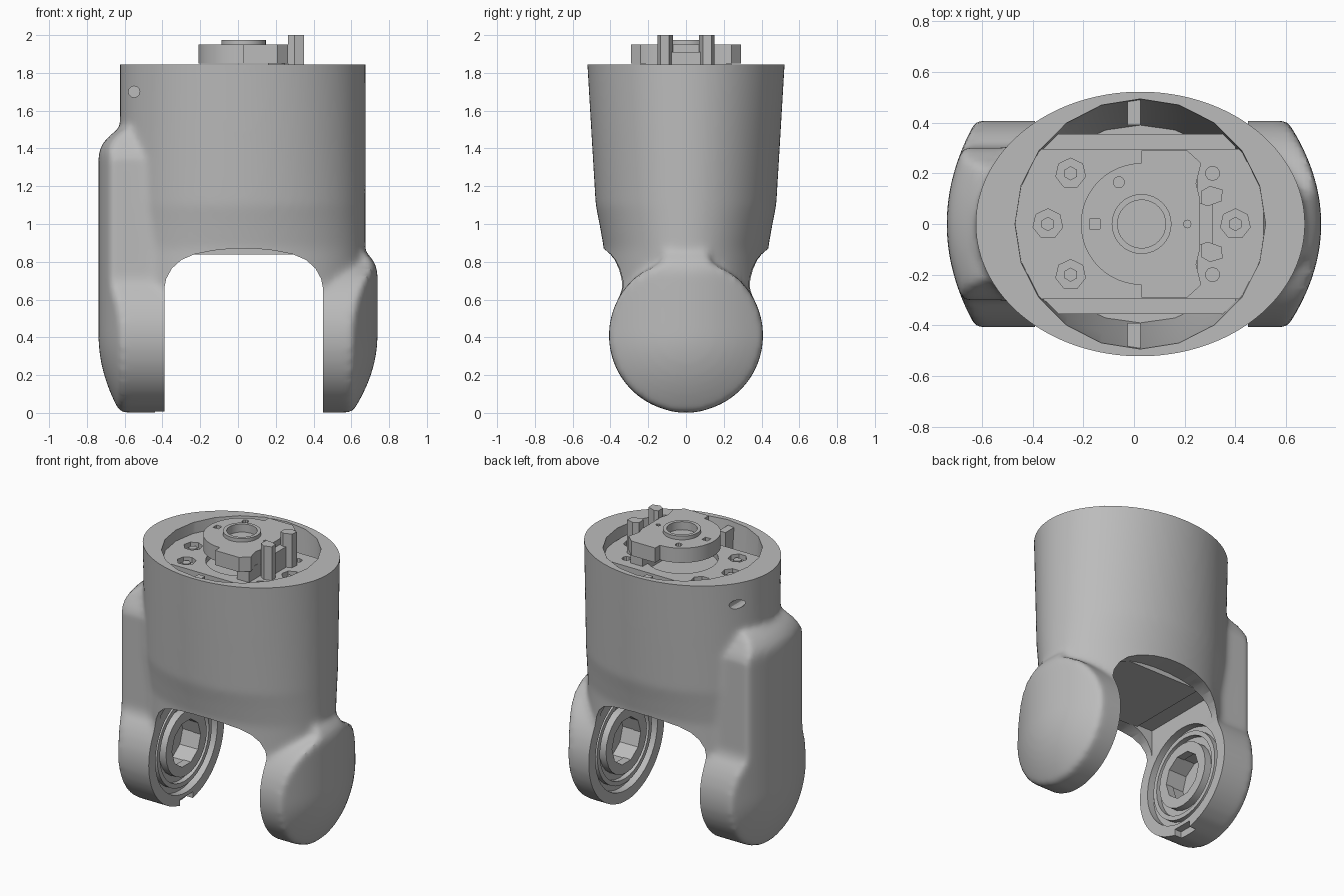
import bpy, bmesh, math
from mathutils import Matrix, Vector

cube = bpy.data.objects.get("Cube")
if cube:
    bpy.data.objects.remove(cube, do_unlink=True)

grey = bpy.data.materials.new("warm_grey")
grey.use_nodes = True
grey.diffuse_color = (0.5, 0.5, 0.5, 1)
for node in grey.node_tree.nodes:
    if node.type == 'BSDF_PRINCIPLED':
        node.inputs["Base Color"].default_value = (0.5, 0.5, 0.5, 1)
        node.inputs["Roughness"].default_value = 0.6

CX, DISC_Z, DISC_R = 0.025, 0.41, 0.408
TAU = 2 * math.pi


def finish(bm, name):
    bmesh.ops.recalc_face_normals(bm, faces=bm.faces)
    mesh = bpy.data.meshes.new(name)
    bm.to_mesh(mesh)
    bm.free()
    mesh.materials.append(grey)
    obj = bpy.data.objects.new(name, mesh)
    bpy.context.scene.collection.objects.link(obj)
    return obj


def add_loft(bm, rings):
    """Skin a stack of equal-length rings and cap both ends."""
    loops = [[bm.verts.new(p) for p in ring] for ring in rings]
    count = len(loops[0])
    for low, high in zip(loops, loops[1:]):
        for i in range(count):
            j = (i + 1) % count
            bm.faces.new((low[i], low[j], high[j], high[i]))
    bm.faces.new(loops[0][::-1])
    bm.faces.new(loops[-1])


def loft(name, rings):
    bm = bmesh.new()
    add_loft(bm, rings)
    return finish(bm, name)


def ellipse(z, rx, ry, n):
    return [(CX + rx * math.cos(TAU * i / n), ry * math.sin(TAU * i / n), z) for i in range(n)]


def prism(name, outline, low, high, axis='z'):
    """Extrude an xy outline along z, or an xz outline along y."""
    place = (lambda p, h: (p[0], p[1], h)) if axis == 'z' else (lambda p, h: (p[0], h, p[1]))
    return loft(name, [[place(p, h) for p in outline] for h in (low, high)])


def box(name, x0, x1, y0, y1, z0, z1):
    return prism(name, [(x0, y0), (x1, y0), (x1, y1), (x0, y1)], z0, z1)


def cylinder(name, centre, r, length, axis='Z', n=32):
    bm = bmesh.new()
    bmesh.ops.create_cone(bm, cap_ends=True, segments=n, radius1=r, radius2=r, depth=length)
    if axis != 'Z':
        turn = Matrix.Rotation(math.pi / 2, 4, 'Y' if axis == 'X' else 'X')
        bmesh.ops.transform(bm, matrix=turn, verts=bm.verts)
    bmesh.ops.translate(bm, vec=Vector(centre), verts=bm.verts)
    return finish(bm, name)


def tube(name, centre, r_out, r_in, length, axis='Z', n=32, n_in=32):
    obj = cylinder(name, centre, r_out, length, axis, n)
    return carve(obj, [cylinder("cutter", centre, r_in, length * 2, axis, n_in)])


def carve(obj, cutters):
    """Subtract the cutters, bake the modifier stack and drop the cutters."""
    for cutter in cutters:
        cutter.hide_render = True
        mod = obj.modifiers.new("cut", 'BOOLEAN')
        mod.operation, mod.solver, mod.object = 'DIFFERENCE', 'EXACT', cutter
    bpy.context.view_layer.update()
    deps = bpy.context.evaluated_depsgraph_get()
    mesh = bpy.data.meshes.new_from_object(obj.evaluated_get(deps))
    obj.modifiers.clear()
    obj.data = mesh
    mesh.materials.clear()
    mesh.materials.append(grey)
    for cutter in cutters:
        bpy.data.objects.remove(cutter, do_unlink=True)
    return obj


# Outer casing: oval barrel plus two side legs, blended together
casing = bmesh.new()
barrel = [(0.36, 0.44), (0.87, 0.435), (1.0, 0.458), (1.1, 0.478), (1.5, 0.502),
          (1.84, 0.522), (1.98, 0.53)]
add_loft(casing, [ellipse(z, 0.65, ry, 96) for z, ry in barrel])


def add_leg(side, top, column_half, dome):
    """Domed disc that continues upward as a column with a sloping top."""
    rings, steps, bottom = [], 40, DISC_Z - DISC_R
    for k in range(steps + 1):
        z = bottom + (top - bottom) * k / steps
        half = math.sqrt(max(DISC_R ** 2 - (z - DISC_Z) ** 2, 0.003))
        if z > DISC_Z:
            half = max(half, column_half)
        fade = max(0, (z - top + 0.14) / 0.14)
        half *= 1 - 0.25 * fade
        drop = min(z - DISC_Z, 0)
        ring = [(side * 0.3, -half, z)]
        for i in range(25):
            y = half * (i / 12 - 1)
            out = 0.739 - dome * (y * y + drop * drop) / DISC_R ** 2 - 0.1 * fade ** 2
            ring.append((side * out, y, z))
        ring.append((side * 0.3, half, z))
        rings.append(ring)
    add_loft(casing, rings)


add_leg(-1, 1.5, 0.3, 0.115)
add_leg(1, 0.88, 0.15, 0.135)
shell = finish(casing, "fork_casing")
remesh = shell.modifiers.new("blend", 'REMESH')
remesh.mode, remesh.voxel_size = 'VOXEL', 0.02
soften = shell.modifiers.new("soften", 'SMOOTH')
soften.factor, soften.iterations = 0.5, 9

# Arch between the legs, hollow top, pivot seats and bolt holes
half_arch = [(0.42, -0.2), (0.42, 0.66), (0.41, 0.71), (0.38, 0.765), (0.33, 0.81),
             (0.26, 0.84), (0.16, 0.86), (0.06, 0.87)]
arch = [(0.03 + x, z) for x, z in half_arch] + [(0.03 - x, z) for x, z in half_arch[::-1]]
cutters = [
    prism("arch_cutter", arch, -1, 1, 'y'),
    box("clearance_cutter", -0.389, 0.449, -0.29, 0.29, 0.5, 0.85),
    box("top_cutter", -1, 1, -1, 1, 1.845, 2.3),
    loft("cavity_cutter", [ellipse(z, rx, ry, 20) for z, rx, ry in
                           ((0.97, 0.44, 0.39), (1.4, 0.49, 0.45), (1.9, 0.495, 0.499))]),
    box("notch_cutter", -0.44, -0.3, -0.07, 0.07, -0.1, 0.05),
]
for side, face in ((-1, -0.39), (1, 0.45)):
    cutters.append(cylinder("seat_cutter", (face, 0, DISC_Z), 0.335, 0.1, 'X', 40))
    cutters.append(cylinder("bore_cutter", (face + side * 0.04, 0, DISC_Z), 0.16, 0.2, 'X', 10))
    cutters.append(cylinder("bolt_cutter", (-0.55, side * 0.26, 1.7), 0.03, 0.3, 'Y', 12))
carve(shell, cutters)
box("arch_ceiling", -0.27, 0.33, -0.3, 0.3, 0.838, 0.9)

# Pivot bearing rings inside each leg
for side, face, label in ((-1, -0.39, "right"), (1, 0.45, "left")):
    tube(label + "_outer_bearing_ring", (face + side * 0.04, 0, DISC_Z), 0.295, 0.265, 0.05, 'X', 40)
    tube(label + "_bearing_ring", (face + side * 0.028, 0, DISC_Z), 0.22, 0.155, 0.055, 'X', 24, 10)

# Mounting plate with bolt recesses, carried by a frame
PLATE = 1.77
bolts = ((-0.25, 0.2), (-0.25, -0.2), (-0.34, 0), (0.4, 0))
plate = box("mounting_plate", -0.47, 0.51, -0.295, 0.295, PLATE - 0.06, PLATE)
recesses = [cylinder("recess", (x, y, PLATE), 0.06, 0.07, 'Z', 7) for x, y in bolts]
recesses += [cylinder("recess", (0.31, y, PLATE), 0.028, 0.07, 'Z', 10) for y in (-0.2, 0.2)]
recesses.append(cylinder("socket", (0.03, 0, PLATE), 0.225, 0.08))
carve(plate, recesses)
for x, y in bolts:
    cylinder("bolt_head", (x, y, PLATE - 0.025), 0.028, 0.03, 'Z', 6)
for side, label in ((-1, "front"), (1, "back")):
    y0, y1 = sorted((side * 0.27, side * 0.355))
    box(label + "_frame_rail", -0.36, 0.4, y0, y1, 1.1, 1.69)
    y0, y1 = sorted((side * 0.39, side * 0.49))
    box(label + "_rib", -0.025, 0.025, y0, y1, 1.55, 1.81)
box("frame_floor", -0.4, 0.42, -0.3, 0.3, 1.08, 1.14)

# Output hub overhanging the plate
arc = [(0.03 - 0.24 * math.sin(a), 0.24 * math.cos(a))
       for a in (math.pi * (1 - i / 24) for i in range(25))]
step = [(0.03, 0.29), (0.21, 0.29), (0.265, 0.24), (0.245, 0.16), (0.26, 0.1)]
hub = prism("output_hub", arc + step + [(x, -y) for x, y in step[::-1]], 1.85, 1.95)
carve(hub, [cylinder("bore", (0.03, 0, 1.95), 0.095, 0.06),
            box("pocket", -0.175, -0.135, -0.02, 0.02, 1.92, 2),
            cylinder("pin_hole", (-0.06, 0.165, 1.95), 0.022, 0.06, 'Z', 10),
            cylinder("pin_hole", (0.21, 0, 1.95), 0.015, 0.06, 'Z', 8)])
tube("hub_collar", (0.03, 0, 1.955), 0.118, 0.095, 0.04)

# Connector and guide posts beside the hub
box("hub_support", 0.16, 0.25, -0.24, 0.24, PLATE - 0.05, 1.86)
box("connector_strip", 0.25, 0.31, -0.08, 0.08, PLATE - 0.01, 1.91)
for side, label in ((-1, "front"), (1, "back")):
    outline = [(0.265, 0.08), (0.29, 0.07), (0.345, 0.09), (0.35, 0.135), (0.3, 0.15), (0.265, 0.13)]
    prism(label + "_guide_post", [(x, side * y) for x, y in outline], PLATE - 0.01, 2.0)

# Smooth curved surfaces while keeping crisp edges
bpy.ops.object.select_all(action='DESELECT')
for obj in bpy.context.scene.objects:
    if obj.type == 'MESH':
        obj.select_set(True)
bpy.context.view_layer.objects.active = shell
bpy.ops.object.shade_smooth_by_angle(angle=math.radians(30))
